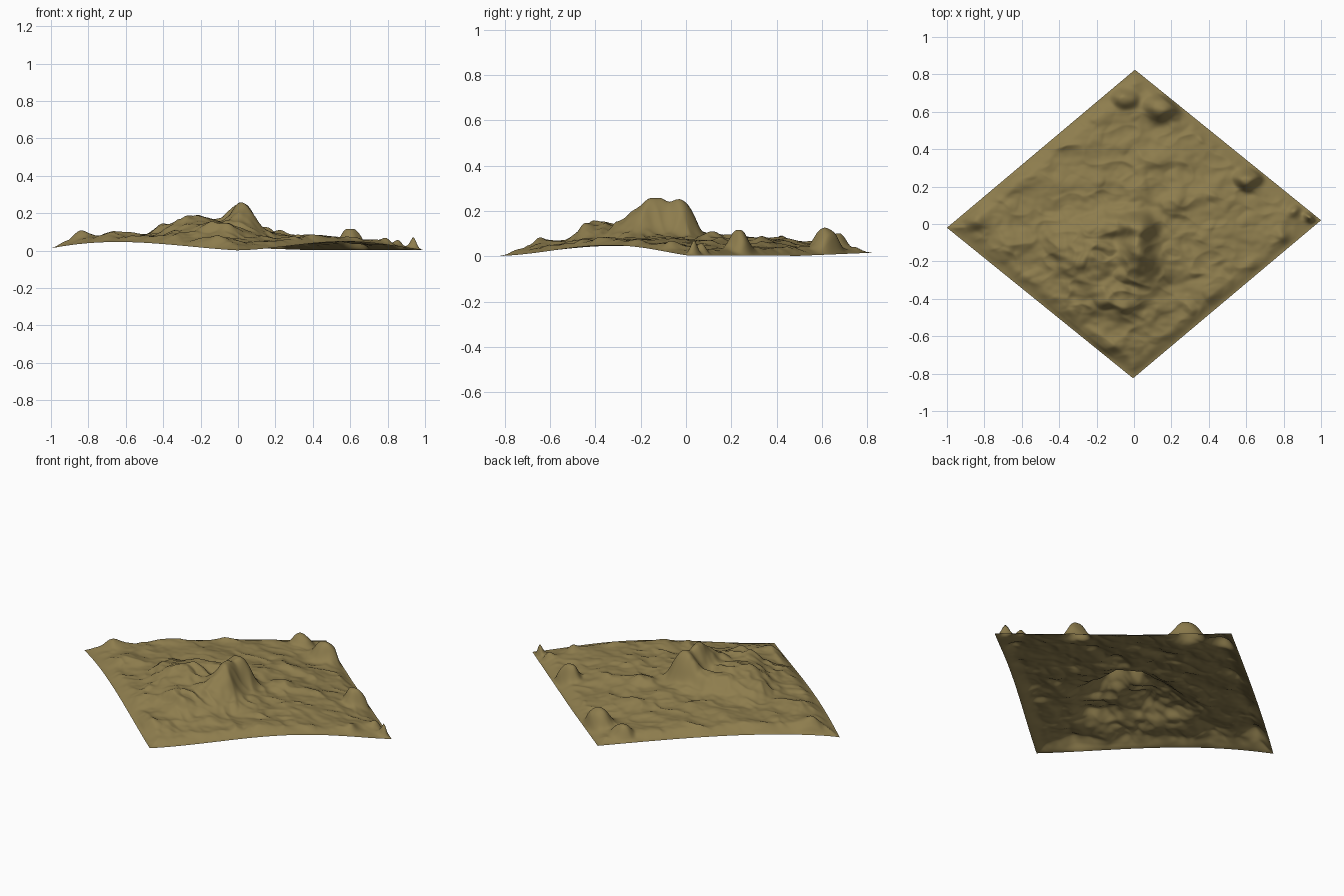
import bpy, bmesh, math
from mathutils import Vector, noise

if "Cube" in bpy.data.objects:
    bpy.data.objects.remove(bpy.data.objects["Cube"])

N = 190                       # grid divisions along each side
LEFT, FRONT, BACK = Vector((-1, -.02)), Vector((-.005, -.825)), Vector((.005, .825))

# hills: x, y, height, radius x, radius y, sharpness (2 = bell, more = flat topped)
HILLS = [
    (.025, -.10, .115, .075, .09, 2),    # summit
    (.045, -.22, .045, .08, .10, 3),     # summit ridge to the front
    (.01, -.01, .065, .09, .06, 3),      # summit ridge to the back
    (-.10, -.17, .06, .23, .22, 3),      # high shoulder
    (-.15, -.005, .035, .16, .05, 3),    # stepped ridge behind the shoulder
    (-.30, -.13, .05, .14, .14, 3),      # left shoulder
    (-.12, -.40, .045, .22, .16, 2),     # front shoulder
    (-.06, -.44, .025, .05, .05, 2),
    (-.13, -.65, .025, .08, .05, 2),
    (-.84, .03, .045, .08, .05, 2),      # left corner hill
    (-.66, -.10, .02, .08, .07, 2),
    (-.60, .22, .018, .12, .05, 3),      # low back left rises
    (-.25, .22, .015, .15, .05, 3),
    (-.35, .42, .014, .10, .06, 3),
    (.61, .24, .085, .06, .05, 3),       # right edge hill
    (-.055, .67, .05, .055, .055, 3),    # back corner hills
    (.15, .63, .085, .085, .06, 3),
    (.945, .03, .065, .025, .022, 2),    # right corner spikes
    (.86, .06, .03, .03, .03, 2),
    (.79, -.06, .02, .03, .04, 2),
    (.21, .11, .025, .07, .05, 3),
    (.02, .18, .02, .07, .06, 2),
    (.10, .35, .018, .10, .06, 3),
    (.40, .15, .02, .12, .08, 2),
    (.50, -.04, .015, .12, .06, 2),
]


def border(u, v):
    """Heights of the four gently arched borders, blended across the sheet."""
    a = .012 + .004 * v + .034 * math.sin(math.pi * v ** .75)           # back left
    b = .003 + .046 * math.sin(math.pi * v ** 1.25) ** 1.3              # front right
    c = .010 * (1 - u) + .001 + .038 * math.sin(math.pi * u ** .72) ** 1.3  # front left
    d = .002 + .014 * max(0, 1 - u / .4)                                # back right
    corners = ((1 - u) * (1 - v) * .011 + u * (1 - v) * .002
               + (1 - u) * v * .016 + u * v * .002)
    return (1 - u) * a + u * b + (1 - v) * c + v * d - corners


def height(x, y, u, v):
    edge = min(u, 1 - u, v, 1 - v)
    inner = min(1, edge / .06)
    inner = inner * inner * (3 - 2 * inner)
    z = max(0, border(u, v)) + .022 * inner
    # uneven outlines: look the hills up at slightly shifted places
    wx = x + .022 * noise.noise((x * 9, y * 9, 11.5))
    wy = y + .022 * noise.noise((x * 9, y * 9, 21.5))
    for hx, hy, h, rx, ry, p in HILLS:
        r = math.hypot((wx - hx) / rx, (wy - hy) / ry)
        if r < 4:
            z += h * math.exp(-r ** p) * min(1, edge / .02)
    # weathered relief, rougher on the mountain and front left slopes
    rough = .75 + .9 * math.exp(-((x + .15) / .35) ** 2 - ((y + .25) / .3) ** 2)
    n = (.015 * noise.noise((wx * 5, wy * 7, 3.1))
         + .013 * (.4 - abs(noise.noise((wx * 7, wy * 13, 7.7))) * 1.6)
         + .022 * max(0, noise.noise((wx * 11, wy * 13, 5.3)) - .15)
         + .004 * noise.noise((x * 24, y * 28, 1.3)))
    return max(0, z + n * rough * inner)


# terrain sheet
bm = bmesh.new()
grid = []
for i in range(N + 1):
    u, row = i / N, []
    for j in range(N + 1):
        v = j / N
        p = LEFT + u * (FRONT - LEFT) + v * (BACK - LEFT)
        row.append(bm.verts.new((p.x, p.y, height(p.x, p.y, u, v))))
    grid.append(row)
for i in range(N):
    for j in range(N):
        f = bm.faces.new((grid[i][j], grid[i + 1][j], grid[i + 1][j + 1], grid[i][j + 1]))
        f.smooth = True
mesh = bpy.data.meshes.new("terrain")
bm.to_mesh(mesh)
bm.free()
terrain = bpy.data.objects.new("terrain", mesh)
bpy.context.collection.objects.link(terrain)

earth = bpy.data.materials.new("dry earth")
earth.diffuse_color = (.27, .205, .075, 1)
earth.use_nodes = True
earth.node_tree.nodes["Principled BSDF"].inputs["Base Color"].default_value = earth.diffuse_color
mesh.materials.append(earth)
